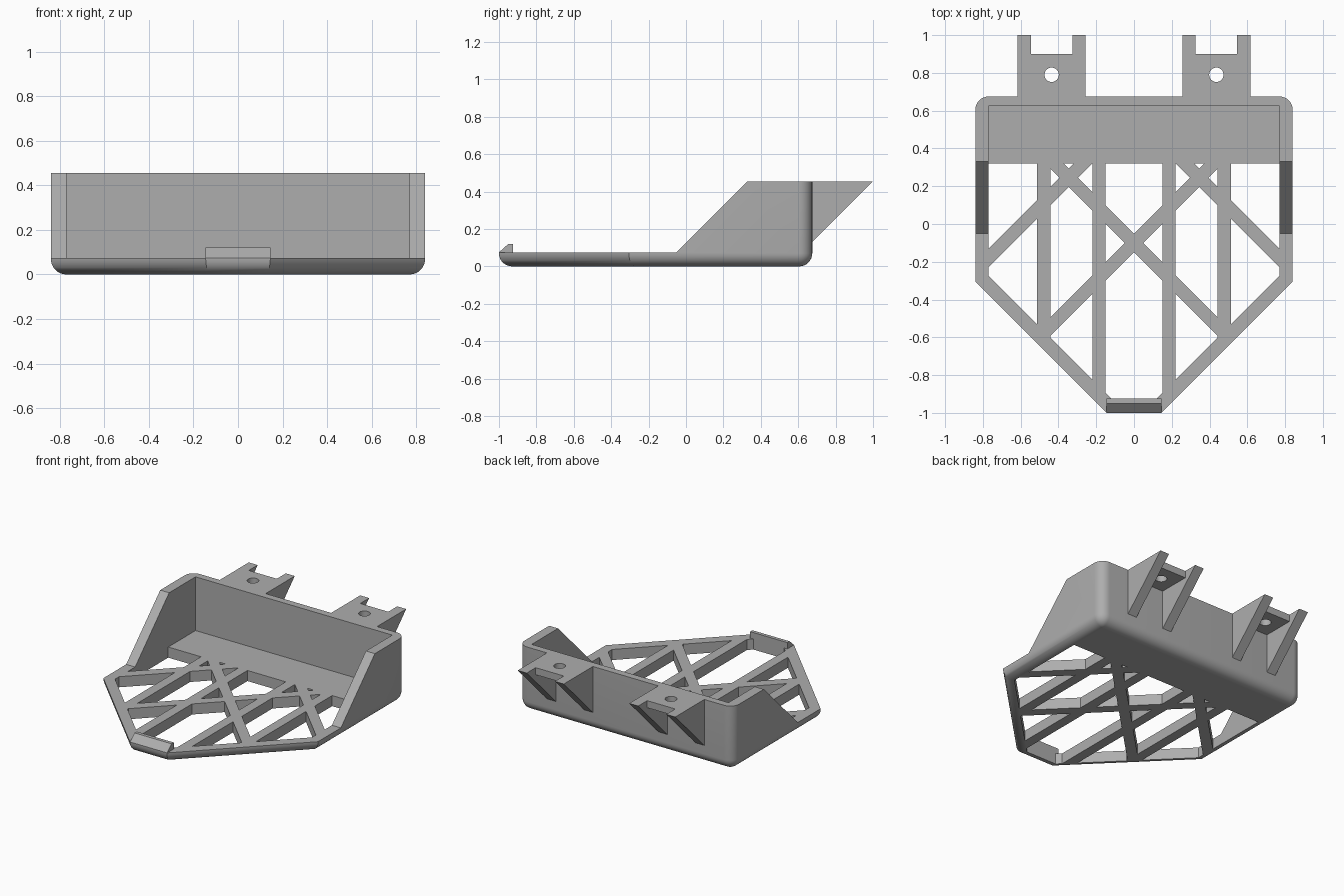
import bpy, bmesh, math
from mathutils import Vector

if "Cube" in bpy.data.objects:
    bpy.data.objects.remove(bpy.data.objects["Cube"])

grey = bpy.data.materials.new("light grey plastic")
grey.diffuse_color = (0.42, 0.42, 0.42, 1)
grey.use_nodes = True
grey.node_tree.nodes["Principled BSDF"].inputs["Base Color"].default_value = grey.diffuse_color

W, H, FLOOR, R = 0.84, 0.455, 0.075, 0.07   # half width, wall height, floor, fillet
BACK, IN_X, IN_Y = 0.675, 0.77, 0.625       # back face and inner wall faces


def loft(name, rings):
    """Skin a stack of equal rings and cap both ends."""
    bm = bmesh.new()
    vs = [[bm.verts.new(p) for p in ring] for ring in rings]
    n = len(vs[0])
    for a, b in zip(vs, vs[1:]):
        for i in range(n):
            j = (i + 1) % n
            bm.faces.new((a[i], a[j], b[j], b[i]))
    bm.faces.new(vs[0])
    bm.faces.new(vs[-1])
    bmesh.ops.recalc_face_normals(bm, faces=bm.faces)
    me = bpy.data.meshes.new(name)
    bm.to_mesh(me)
    bm.free()
    me.materials.append(grey)
    ob = bpy.data.objects.new(name, me)
    bpy.context.collection.objects.link(ob)
    return ob


def prism_z(name, pts, z0, z1):
    return loft(name, [[(x, y, z) for x, y in pts] for z in (z0, z1)])


def prism_x(name, pts, x0, x1):
    return loft(name, [[(x, y, z) for y, z in pts] for x in (x0, x1)])


def cut(target, cutter):
    cutter.hide_render = True
    m = target.modifiers.new("cut", 'BOOLEAN')
    m.operation, m.solver, m.object = 'DIFFERENCE', 'EXACT', cutter
    bpy.context.view_layer.objects.active = target
    bpy.ops.object.modifier_apply(modifier=m.name)
    bpy.data.objects.remove(cutter)


def bar(p, q, width=0.07):
    """Tall flat bar between two plan points."""
    p, q = Vector(p), Vector(q)
    d = (q - p).normalized() * width / 2
    s = Vector((-d.y, d.x))
    return prism_z("bar", [p + s, p - s, q - s, q + s], -0.8, 0.8)


def outline(d):
    """Tray plan, inset by d, with rounded back corners."""
    k = d * math.tan(math.pi / 8)
    half = [(0.145 - k, -1 + d), (W - d, -0.305 + k)]
    for i in range(9):
        a = math.pi / 16 * i
        half.append((W - R + (R - d) * math.cos(a), BACK - R + (R - d) * math.sin(a)))
    return half + [(-x, y) for x, y in reversed(half)]


# Tray block with a rounded bottom edge
rings = []
for i in range(9):
    a = math.pi / 16 * i
    d = min(R * (1 - math.sin(a)), R - 0.0005)
    rings.append([(x, y, R * (1 - math.cos(a))) for x, y in outline(d)])
rings.append([(x, y, H) for x, y in outline(0)])
tray = loft("tray", rings)

# Hollow interior, then the sloping side wall ends
cut(tray, prism_z("hollow", [(-IN_X, -2), (IN_X, -2), (IN_X, IN_Y), (-IN_X, IN_Y)], FLOOR, 1))
cut(tray, prism_x("slope", [(-2, FLOOR), (-0.05, FLOOR), (0.33, H), (0.33, 1), (-2, 1)], -2, 2))

# Floor openings: the area inside the rim minus the lattice bars
half = [(0.12, -0.925), (IN_X, -0.275), (IN_X, 0.32)]
openings = prism_z("openings", half + [(-x, y) for x, y in reversed(half)], -0.5, 0.5)
for s in (-1, 1):
    cut(openings, bar((s * 0.478, -2), (s * 0.478, 1)))
    cut(openings, bar((s * 0.185, -2), (s * 0.185, 1)))
    cut(openings, bar((-s * 0.7, -0.8), (s * 0.6, 0.5)))
    cut(openings, bar((s * 1.0, -0.41), (s * 0.1, 0.49)))
cut(tray, openings)

# Front lip
prism_x("front_lip", [(-1, FLOOR), (-0.95, 0.12), (-0.925, 0.12), (-0.925, FLOOR)], -0.145, 0.145)

# Rear mounts: two triangular prongs joined by a drilled plate
for s, side in ((-1, "left"), (1, "right")):
    cx = s * 0.436
    for e, pos in ((-1, "inner"), (1, "outer")):
        x = cx + s * e * 0.145
        prism_x(f"{side}_{pos}_prong", [(BACK, 0.13), (BACK, H), (1, H)], x - 0.035, x + 0.035)
    plate = prism_z(f"{side}_mount_plate", [(cx - 0.11, BACK), (cx + 0.11, BACK),
                                            (cx + 0.11, 0.9), (cx - 0.11, 0.9)], H - 0.05, H)
    circle = [(cx + 0.038 * math.cos(math.tau * i / 32), 0.79 + 0.038 * math.sin(math.tau * i / 32))
              for i in range(32)]
    cut(plate, prism_z("bore", circle, 0, 1))

# Smooth the fillets, keep the edges crisp
for ob in bpy.context.scene.objects:
    ob.select_set(True)
bpy.context.view_layer.objects.active = tray
bpy.ops.object.shade_smooth_by_angle(angle=math.radians(30))
